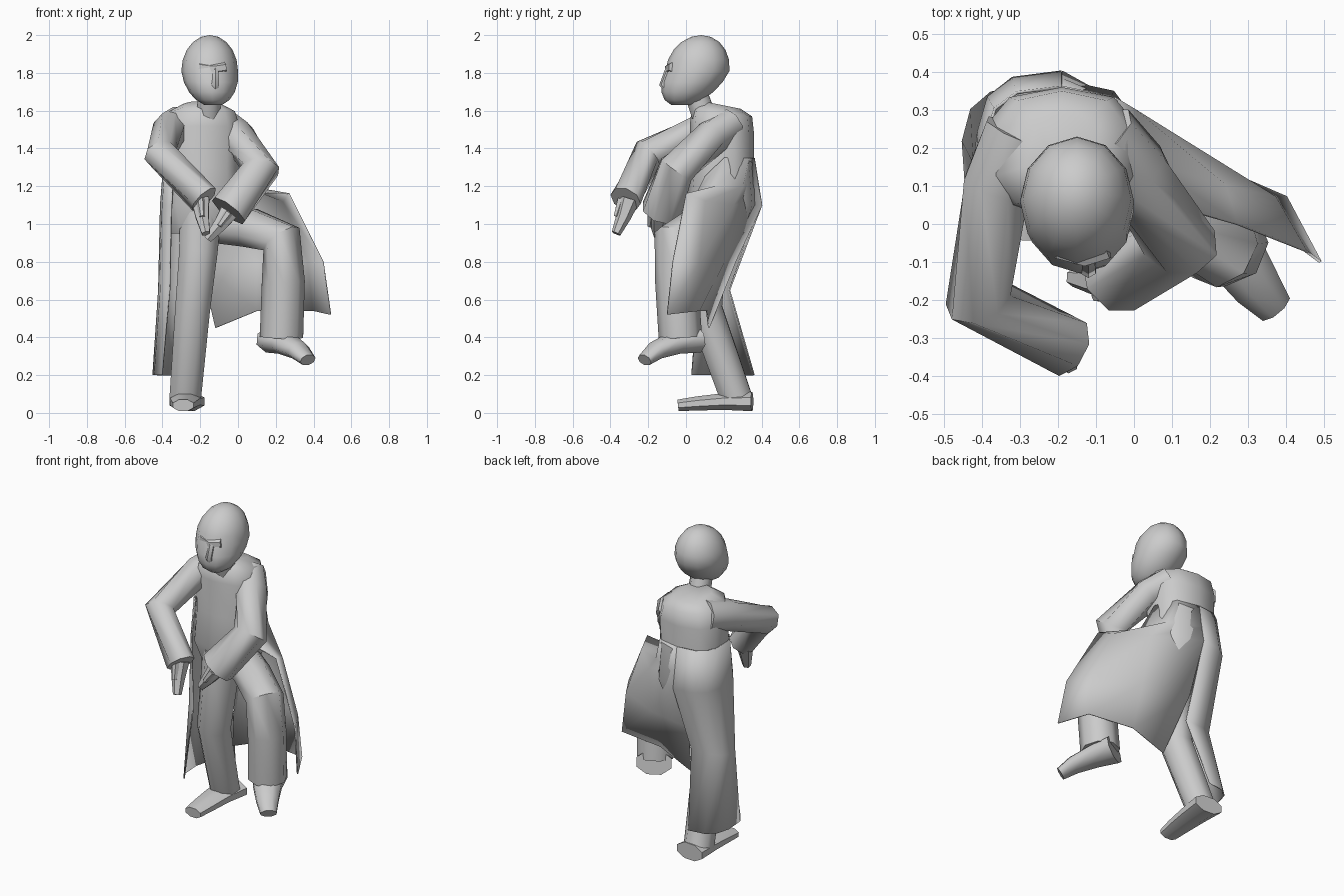
import bpy, bmesh, math
from mathutils import Vector

cube = bpy.data.objects.get("Cube")
if cube:
    bpy.data.objects.remove(cube)

colour = (.6, .6, .6, 1)
grey = bpy.data.materials.new("plain_grey")
grey.use_nodes = True
grey.diffuse_color = colour
grey.node_tree.nodes["Principled BSDF"].inputs["Base Color"].default_value = colour

SIDE, FRONT, UP = Vector((1, 0, 0)), Vector((0, 1, 0)), Vector((0, 0, 1))


def finish(name, bm):
    """Turn a bmesh into a smooth-shaded object with the shared material."""
    bmesh.ops.recalc_face_normals(bm, faces=bm.faces)
    mesh = bpy.data.meshes.new(name)
    bm.to_mesh(mesh)
    bm.free()
    mesh.materials.append(grey)
    obj = bpy.data.objects.new(name, mesh)
    bpy.context.collection.objects.link(obj)
    bpy.ops.object.select_all(action='DESELECT')
    obj.select_set(True)
    bpy.context.view_layer.objects.active = obj
    bpy.ops.object.shade_smooth_by_angle(angle=math.radians(55))
    return obj


def loft(name, rings, closed=True):
    """Join matching rows of points with quads; closed rows are also capped."""
    bm = bmesh.new()
    rows = [[bm.verts.new(point) for point in ring] for ring in rings]
    for low, high in zip(rows, rows[1:]):
        pairs = list(zip(low, high))
        following = pairs[1:] + pairs[:1] if closed else pairs[1:]
        for (a, b), (d, c) in zip(pairs, following):
            bm.faces.new((a, d, c, b))
    if closed:
        bm.faces.new(rows[0])
        bm.faces.new(rows[-1])
    return finish(name, bm)


def arc(centre, u, v, angles, power=1):
    """Points on a squared-off ellipse at the given angles."""
    points = []
    for angle in angles:
        c, s = math.cos(angle), math.sin(angle)
        points.append(centre + u * math.copysign(abs(c) ** power, c)
                      + v * math.copysign(abs(s) ** power, s))
    return points


def around(count):
    return [math.tau * (k + .5) / count for k in range(count)]


def limb(name, joints, start, end, reference=FRONT, flat=1, sides=8):
    """Tube through the joints whose radius runs evenly from start to end."""
    joints = [Vector(joint) for joint in joints]
    last = len(joints) - 1
    rings = []
    for i, joint in enumerate(joints):
        arriving = (joint - joints[max(i - 1, 0)]).normalized()
        leaving = (joints[min(i + 1, last)] - joint).normalized()
        along = (arriving + leaving).normalized()
        u = along.cross(reference).normalized()
        v = u.cross(along)
        radius = start + (end - start) * i / last
        rings.append(arc(joint, u * radius, v * radius * flat, around(sides)))
    return loft(name, rings)


def hand(side, wrist, knuckles, tip):
    """Closed fingers tapering from the wrist, with a thumb in front."""
    limb(side + "_hand", [wrist, knuckles, tip], .055, .025, sides=6)
    limb(side + "_thumb", [Vector(p) - FRONT * .04 for p in (wrist, knuckles)],
         .025, .015, SIDE, sides=6)


def cloth(name, rows):
    sheet = loft(name, rows, closed=False)
    thickness = sheet.modifiers.new("thickness", 'SOLIDIFY')
    thickness.thickness = .008
    thickness.offset = 0


# Head: a ball whose lower half leans forward into a blunt jaw
bm = bmesh.new()
bmesh.ops.create_uvsphere(bm, u_segments=12, v_segments=10, radius=1)
for vert in bm.verts:
    x, y, z = vert.co
    lean = .09 if z < 0 else .02
    vert.co = (-.15 + .15 * x - .02 * min(z, 0), .06 + .17 * y + lean * z,
               max(1.81 + .19 * z, 1.63))
finish("head", bm)

# Nose and a low brow ridge sunk into the face
limb("nose", [(-.12, -.09, 1.82), (-.12, -.12, 1.74), (-.12, -.09, 1.71)], .02, .025, sides=6)
limb("brow", [(-.2, -.065, 1.83), (-.13, -.085, 1.82), (-.07, -.065, 1.83)],
     .03, .03, UP, sides=6)
limb("neck", [(-.16, .12, 1.5), (-.15, .05, 1.7)], .07, .065)

# Coat body: height, half width and half depth of each level
rings = []
for height, width, depth in ((1.63, .1, .1), (1.59, .18, .16), (1.5, .21, .17),
                             (1.3, .2, .17), (1.1, .21, .19), (.95, .17, .13)):
    slope = UP * -.02 if height > 1.4 else UP * 0
    rings.append(arc(Vector((-.19, .19, height)), SIDE * width, FRONT * depth + slope,
                     around(10), .8))
loft("coat_body", rings)

# Sleeves and hands
limb("right_sleeve", [(-.3, .24, 1.53), (-.36, .1, 1.5), (-.41, -.2, 1.37), (-.18, -.32, 1.13)],
     .1, .085, UP)
limb("left_sleeve", [(-.08, .24, 1.53), (0, .14, 1.46), (.12, -.05, 1.29), (-.05, -.13, 1.07)],
     .09, .11)
hand("right", (-.2, -.3, 1.13), (-.19, -.33, 1.04), (-.17, -.37, .95))
hand("left", (-.05, -.14, 1.06), (-.1, -.15, .99), (-.16, -.14, .92))

# Trouser legs: the right one braced, the left one raised
limb("right_leg", [(-.2, .13, 1.05), (-.21, .11, .85), (-.24, .1, .55), (-.28, .27, .07)],
     .12, .09)
limb("left_leg", [(-.1, .17, 1), (.06, .06, .98), (.23, -.06, .92), (.24, -.05, .7),
                  (.23, -.03, .4)], .11, .115, FRONT + SIDE * .4)

# Shoes, rounded off at the toes
limb("right_shoe", [(-.27, .35, .06), (-.28, .2, .06), (-.285, .06, .05), (-.29, -.04, .04)],
     .1, .06, UP, .55)
limb("left_shoe", [(.19, .05, .39), (.25, -.06, .37), (.32, -.16, .33), (.37, -.22, .28)],
     .11, .05, UP, .7)

# Long coat tail flowing from the back round the right leg
wrap = [math.radians(230 - 28 * k) for k in range(6)]
cloth("right_coat_tail", [
    arc(Vector((x, y, height)), SIDE * width, FRONT * depth, wrap, .7)
    for height, x, y, width, depth in ((1.35, -.19, .19, .2, .17), (1.1, -.19, .2, .22, .2),
                                       (.65, -.2, .14, .22, .09), (.2, -.27, .18, .18, .18))])

# Wide coat tail draped over the raised left thigh
cloth("left_coat_tail", [
    [(-.19, .36, 1.35), (-.05, .33, 1.35), (.01, .2, 1.35), (.01, .1, 1.25)],
    [(-.19, .38, 1.2), (0, .3, 1.2), (.04, .16, 1.2), (.05, .06, 1.17)],
    [(-.19, .4, 1.1), (.08, .25, 1.1), (.24, .1, 1.12), (.27, 0, 1.16)],
    [(-.2, .26, .8), (.1, .2, .8), (.37, .07, .8), (.45, -.07, .8)],
    [(-.12, .12, .45), (.1, .11, .54), (.4, .07, .54), (.49, -.1, .52)]])
